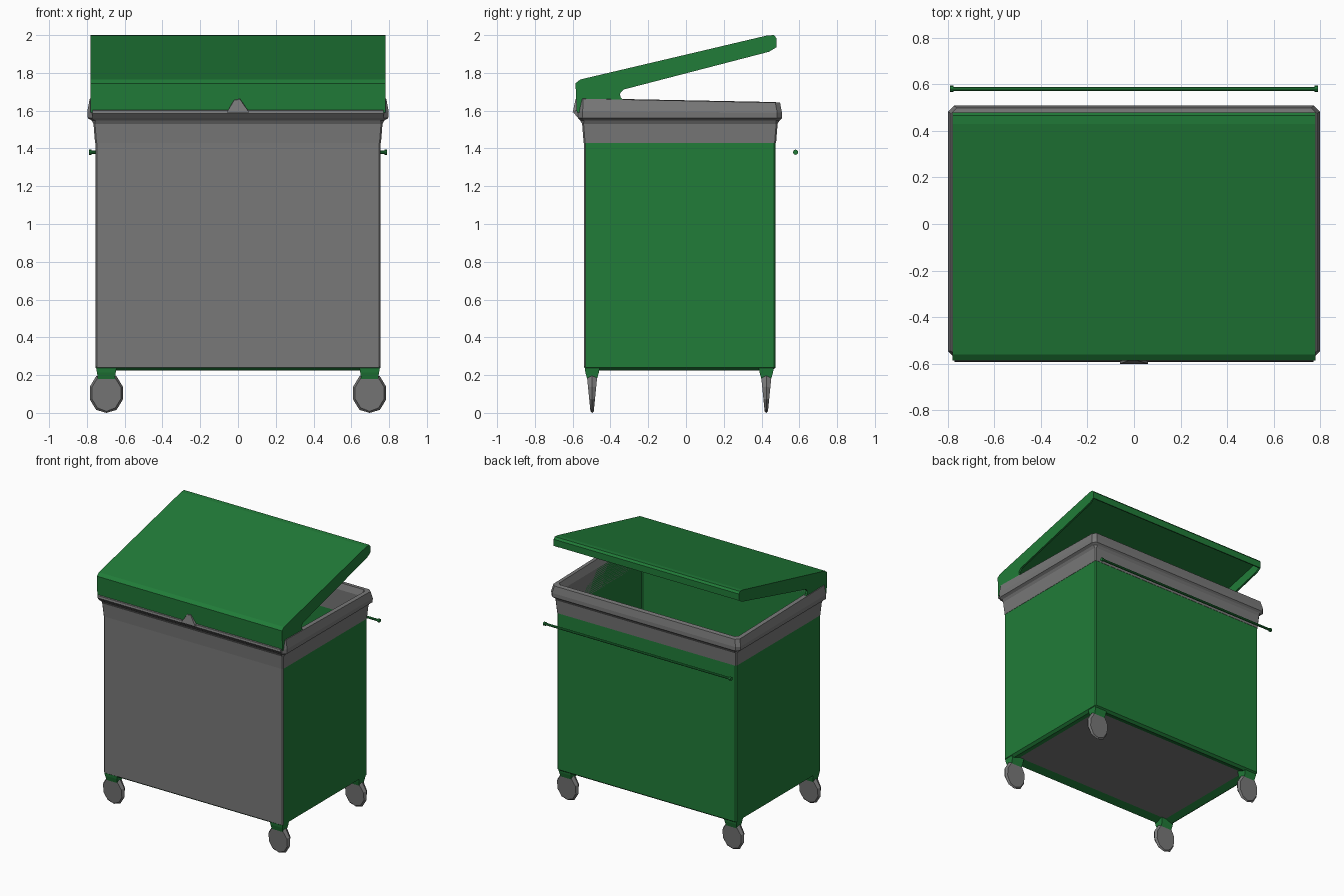
import bpy, bmesh, math
from mathutils import Vector

if "Cube" in bpy.data.objects:
    bpy.data.objects.remove(bpy.data.objects["Cube"])

green = bpy.data.materials.new("green_plastic")
green.diffuse_color = (0.015, 0.20, 0.04, 1)
green.use_nodes = True
green.node_tree.nodes["Principled BSDF"].inputs["Base Color"].default_value = green.diffuse_color
grey = bpy.data.materials.new("worn_grey")
grey.diffuse_color = (0.19, 0.19, 0.19, 1)
grey.use_nodes = True
grey.node_tree.nodes["Principled BSDF"].inputs["Base Color"].default_value = grey.diffuse_color


def finish(bm, name, *mats):
    bmesh.ops.recalc_face_normals(bm, faces=bm.faces)
    mesh = bpy.data.meshes.new(name)
    bm.to_mesh(mesh)
    bm.free()
    for m in mats:
        mesh.materials.append(m)
    ob = bpy.data.objects.new(name, mesh)
    bpy.context.collection.objects.link(ob)
    return ob


def rect_loop(hx, y0, y1, z, tilt=0.0, c=0.008):
    """Rectangle with chamfered corners; tilt raises the front edge."""
    pts = [(hx - c, y0), (hx, y0 + c), (hx, y1 - c), (hx - c, y1),
           (-hx + c, y1), (-hx, y1 - c), (-hx, y0 + c), (-hx + c, y0)]
    return [(x, y, z + tilt * (0.5 - y)) for x, y in pts]


def loft(loops, caps=True, closed=False):
    bm = bmesh.new()
    rings = [[bm.verts.new(p) for p in lp] for lp in loops]
    pairs = list(zip(rings, rings[1:]))
    if closed:
        pairs.append((rings[-1], rings[0]))
    for a, b in pairs:
        n = len(a)
        for i in range(n):
            j = (i + 1) % n
            bm.faces.new((a[i], a[j], b[j], b[i]))
    if caps:
        bm.faces.new(rings[0])
        bm.faces.new(rings[-1])
    return bm


# Hollow body with floor and inner walls
bm = loft([rect_loop(0.68, -0.46, 0.40, 0.245),
           rect_loop(0.735, -0.52, 0.455, 0.225),
           rect_loop(0.755, -0.54, 0.475, 0.24),
           rect_loop(0.755, -0.54, 0.475, 1.60),
           rect_loop(0.735, -0.52, 0.455, 1.60),
           rect_loop(0.735, -0.52, 0.455, 0.26)])
bm.normal_update()
for f in bm.faces:
    c = f.calc_center_median()
    if c.y < -0.535 or (abs(c.x) < 0.1 and abs(c.y) < 0.2 and c.z < 0.3):
        f.material_index = 1
finish(bm, "bin_body", green, grey)

# Flared rim around the opening, a little higher at the front
finish(loft([rect_loop(0.757, -0.542, 0.477, 1.43),
             rect_loop(0.765, -0.55, 0.485, 1.53),
             rect_loop(0.775, -0.56, 0.495, 1.548, 0, 0.02),
             rect_loop(0.795, -0.572, 0.508, 1.56, 0, 0.025),
             rect_loop(0.798, -0.572, 0.508, 1.59, 0.005, 0.025),
             rect_loop(0.785, -0.57, 0.498, 1.642, 0.02, 0.025),
             rect_loop(0.755, -0.54, 0.465, 1.645, 0.02, 0.02),
             rect_loop(0.735, -0.52, 0.45, 1.60),
             rect_loop(0.735, -0.52, 0.455, 1.43)],
            caps=False, closed=True), "bin_rim", grey)

# Tilted lid shell: top strip plus side skirts, open underneath
top = [(-0.578, 1.59), (-0.585, 1.745), (-0.56, 1.765),
       (0.43, 1.998), (0.465, 2.0), (0.478, 1.985), (0.478, 1.935)]
under = [(0.44, 1.912), (-0.33, 1.712), (-0.35, 1.69), (-0.345, 1.668),
         (-0.32, 1.65), (-0.50, 1.60)]
bm = bmesh.new()
sides = []
for x in (-0.78, 0.78):
    ring = [bm.verts.new((x, y, z)) for y, z in top + under]
    bm.faces.new(ring)
    sides.append(ring)
for i in range(len(top) - 1):
    bm.faces.new((sides[0][i], sides[0][i + 1], sides[1][i + 1], sides[1][i]))
lid = finish(bm, "lid", green)
mod = lid.modifiers.new("thickness", 'SOLIDIFY')
mod.thickness = 0.015
mod.offset = -1

# Front hinge ledge and centre catch under the lid
bm = bmesh.new()
rings = []
for x in (-0.77, 0.77):
    rings.append([(x, -0.57, 1.56), (x, -0.592, 1.585), (x, -0.588, 1.60), (x, -0.57, 1.605)])
bm.free()
finish(loft(rings), "hinge_ledge", grey)
finish(loft([[(-0.06, -0.58, 1.59), (0.06, -0.58, 1.59), (0.06, -0.60, 1.59), (-0.06, -0.60, 1.59)],
             [(-0.02, -0.575, 1.66), (0.01, -0.575, 1.67), (0.01, -0.585, 1.66), (-0.02, -0.585, 1.655)]]),
       "lid_catch", grey)


def bar(name, x0, x1, r, mat):
    loops = [[(x, 0.58 + r * math.cos(a), 1.38 + r * math.sin(a))
              for a in (k * math.tau / 8 for k in range(8))] for x in (x0, x1)]
    return finish(loft(loops), name, mat)


# Rear push handle with end stops
bar("push_handle", -0.79, 0.79, 0.009, green)
for s in (-1, 1):
    bar("handle_end", s * 0.775, s * 0.79, 0.014, green)

# Wedge-shaped casters with brackets
for sx in (-1, 1):
    for cy in (-0.497, 0.425):
        cx = sx * 0.697
        loops = []
        for s in (-1, 0, 1):
            loops.append([])
            scale = 1.0 if s == 0 else 0.88
            for k in range(10):
                a = (k + 0.5) * math.tau / 10
                x = 0.092 * scale * math.cos(a)
                z = 0.105 + 0.11 * scale * math.sin(a)
                z = max(z, 0.0)
                loops[-1].append((cx + x, cy + s * (0.008 + 0.1 * z), z))
        finish(loft(loops), "caster_wheel", grey)
        br = [[(cx + i * hx, cy + j * hy, z) for i, j in ((-1, -1), (1, -1), (1, 1), (-1, 1))]
              for hx, hy, z in ((0.045, 0.026, 0.18), (0.05, 0.036, 0.215), (0.055, 0.04, 0.245))]
        finish(loft(br), "caster_bracket", green)
